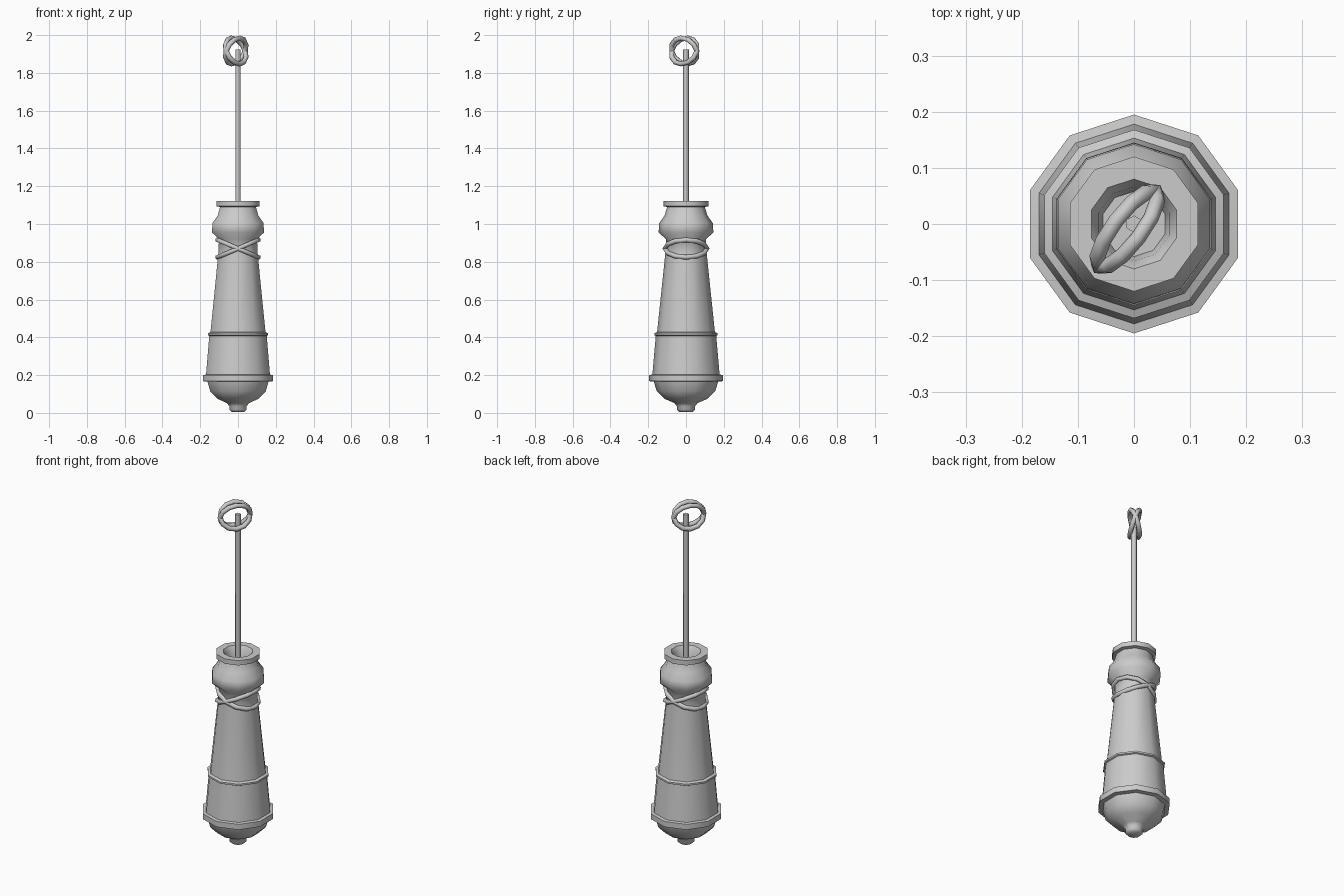
import bpy, math
from mathutils import Matrix, Vector

if "Cube" in bpy.data.objects:
    bpy.data.objects.remove(bpy.data.objects["Cube"])

iron = bpy.data.materials.new("grey iron")
iron.diffuse_color = (0.6, 0.6, 0.6, 1)
iron.use_nodes = True
iron.node_tree.nodes["Principled BSDF"].inputs["Base Color"].default_value = iron.diffuse_color


def make(name, verts, faces, angle=40):
    mesh = bpy.data.meshes.new(name)
    mesh.from_pydata(verts, [], faces)
    mesh.materials.append(iron)
    ob = bpy.data.objects.new(name, mesh)
    bpy.context.collection.objects.link(ob)
    bpy.ops.object.select_all(action='DESELECT')
    ob.select_set(True)
    bpy.context.view_layer.objects.active = ob
    bpy.ops.object.shade_smooth_by_angle(angle=math.radians(angle))
    return ob


def lathe(name, profile, sides, angle=40):
    """Turn (radius, z) points round the z axis, first and last points capped."""
    verts, faces = [], []
    for r, z in profile:
        for i in range(sides):
            a = math.pi / 2 + 2 * math.pi * i / sides
            verts.append((r * math.cos(a), r * math.sin(a), z))
    for k in range(len(profile) - 1):
        for i in range(sides):
            j = (i + 1) % sides
            faces.append((k * sides + i, k * sides + j,
                          (k + 1) * sides + j, (k + 1) * sides + i))
    faces.append(tuple(reversed(range(sides))))
    faces.append(tuple(range((len(profile) - 1) * sides, len(profile) * sides)))
    return make(name, verts, faces, angle)


def loop(name, rx, ry, tube, matrix, seg=12, sides=6):
    """Elliptical rope loop placed by a matrix."""
    verts, faces = [], []
    for i in range(seg):
        a = 2 * math.pi * i / seg
        centre = Vector((rx * math.cos(a), ry * math.sin(a), 0))
        out = Vector((math.cos(a), math.sin(a), 0))
        for k in range(sides):
            b = 2 * math.pi * k / sides
            p = centre + out * tube * math.cos(b) + Vector((0, 0, tube * math.sin(b)))
            verts.append(matrix @ p)
            faces.append((i * sides + k, (i + 1) % seg * sides + k,
                          (i + 1) % seg * sides + (k + 1) % sides,
                          i * sides + (k + 1) % sides))
    return make(name, verts, faces, 70)


# Ten-sided barrel with knob, bowl, bands, flared muzzle and bore
lathe("barrel", [
    (0.035, 0.005), (0.048, 0.018), (0.048, 0.035), (0.062, 0.052),
    (0.115, 0.075), (0.155, 0.115), (0.170, 0.165),
    (0.195, 0.168), (0.195, 0.200), (0.178, 0.203),
    (0.160, 0.408), (0.168, 0.412), (0.168, 0.422), (0.153, 0.428),
    (0.110, 0.840), (0.106, 0.920), (0.145, 0.955), (0.142, 1.005),
    (0.113, 1.045), (0.100, 1.090), (0.120, 1.094), (0.120, 1.122),
    (0.080, 1.122), (0.066, 1.100), (0.058, 1.050)], 10, 50)

# Hanging rod
lathe("rod", [(0.015, 1.04), (0.015, 1.925)], 6, 70)

# Crossed rope wraps round the neck and crossed loops at the rod tip
for side, sign in (("left", -1), ("right", 1)):
    tilt = Matrix.Rotation(sign * math.radians(23), 4, 'Y')
    loop("neck_rope_" + side, 0.118, 0.112, 0.013,
         Matrix.Translation((0, 0, 0.87)) @ tilt)
    upright = Matrix.Rotation(math.radians(90 + sign * 20), 4, 'X')
    loop("tip_loop_" + side, 0.084, 0.073, 0.014,
         Matrix.Translation((-0.012, -0.009, 1.916))
         @ Matrix.Rotation(math.radians(53), 4, 'Z') @ upright)
